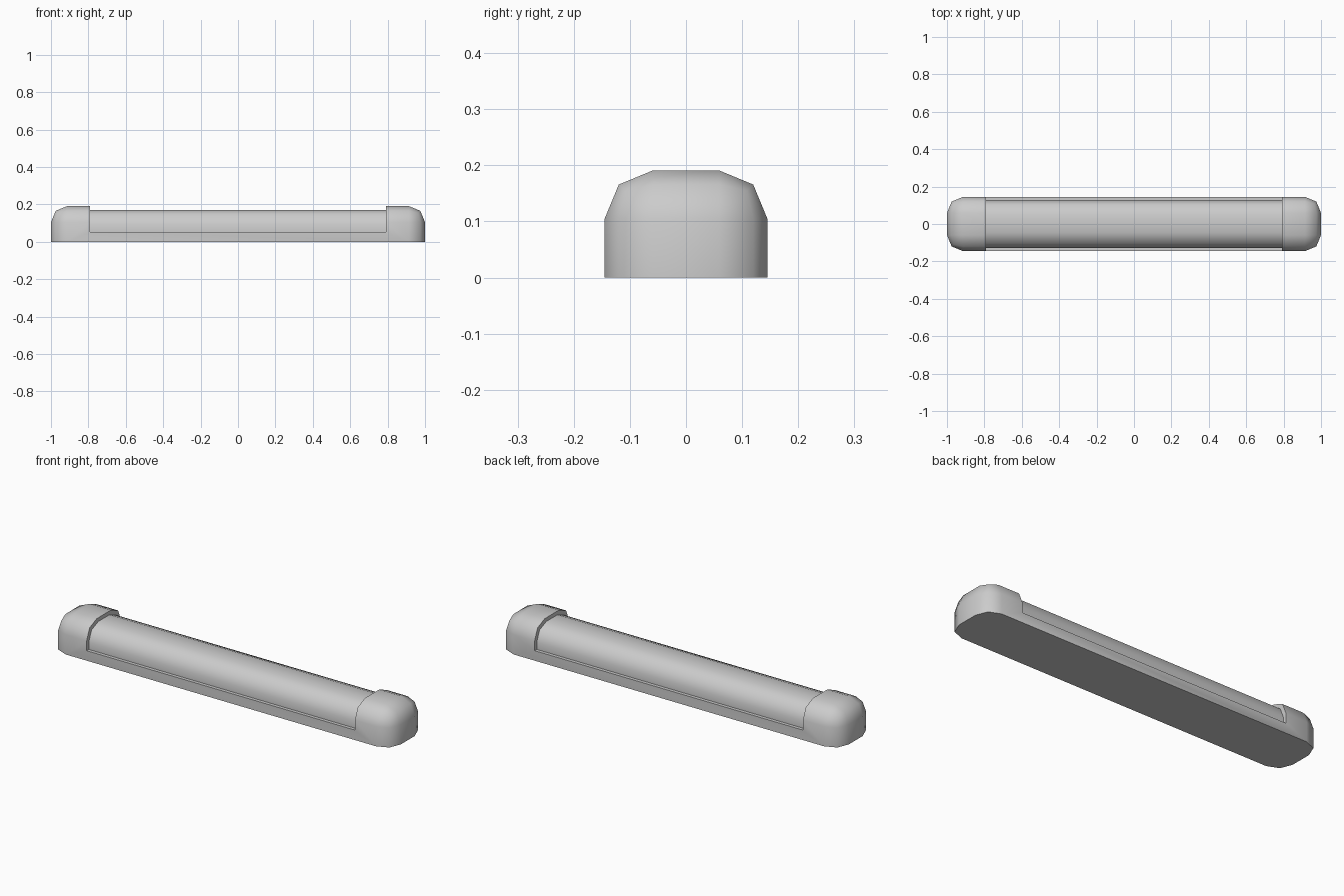
import bpy, bmesh, math

default = bpy.data.objects.get("Cube")
if default:
    bpy.data.objects.remove(default, do_unlink=True)

LENGTH, WIDTH, HEIGHT, RADIUS = 2.0, 0.29, 0.191, 0.086
COVER_X, LEDGE_Z = 0.79, 0.053   # half length of the cover and height of its ledge
INSET = 0.018                    # step from the end caps down to the cover

grey = bpy.data.materials.new("light_grey")
grey.use_nodes = True
COLOUR = (0.6, 0.6, 0.6, 1)
grey.diffuse_color = COLOUR
grey.node_tree.nodes["Principled BSDF"].inputs["Base Color"].default_value = COLOUR


def box(name, size, z0, radius=0, pick=None):
    """Box standing at z0, with the edges chosen by pick rounded in two facets."""
    bm = bmesh.new()
    bmesh.ops.create_cube(bm, size=1)
    for v in bm.verts:
        v.co = (v.co.x * size[0], v.co.y * size[1], (v.co.z + 0.5) * size[2] + z0)
    if pick:
        edges = [e for e in bm.edges if pick(e.verts[0].co, e.verts[1].co, z0)]
        bmesh.ops.bevel(bm, geom=edges, offset=radius, segments=2,
                        profile=0.5, affect='EDGES')
    mesh = bpy.data.meshes.new(name)
    bm.to_mesh(mesh)
    bm.free()
    obj = bpy.data.objects.new(name, mesh)
    bpy.context.collection.objects.link(obj)
    mesh.materials.append(grey)
    return obj


def activate(obj):
    bpy.ops.object.select_all(action='DESELECT')
    obj.select_set(True)
    bpy.context.view_layer.objects.active = obj


# Housing: all edges rounded except those around the flat bottom
housing = box("housing", (LENGTH, WIDTH, HEIGHT), 0, RADIUS,
              lambda a, b, z0: max(a.z, b.z) > z0 + 0.01)

# Recess between the two end caps
cutter = box("recess_cutter", (2 * COVER_X, 1, 1), LEDGE_Z)
cutter.hide_render = True
activate(housing)
cut = housing.modifiers.new("recess", 'BOOLEAN')
cut.operation, cut.solver, cut.object = 'DIFFERENCE', 'EXACT', cutter
bpy.ops.object.modifier_apply(modifier=cut.name)
bpy.data.objects.remove(cutter, do_unlink=True)

# Cover: rounded along its two long top edges
cover = box("cover", (2 * COVER_X, WIDTH - 2 * INSET, HEIGHT - 0.02 - LEDGE_Z),
            LEDGE_Z, RADIUS - 0.006,
            lambda a, b, z0: min(a.z, b.z) > z0 + 0.01 and abs(a.x - b.x) > 0.1)

for part in (housing, cover):
    activate(part)
    bpy.ops.object.shade_smooth_by_angle(angle=math.radians(60))
